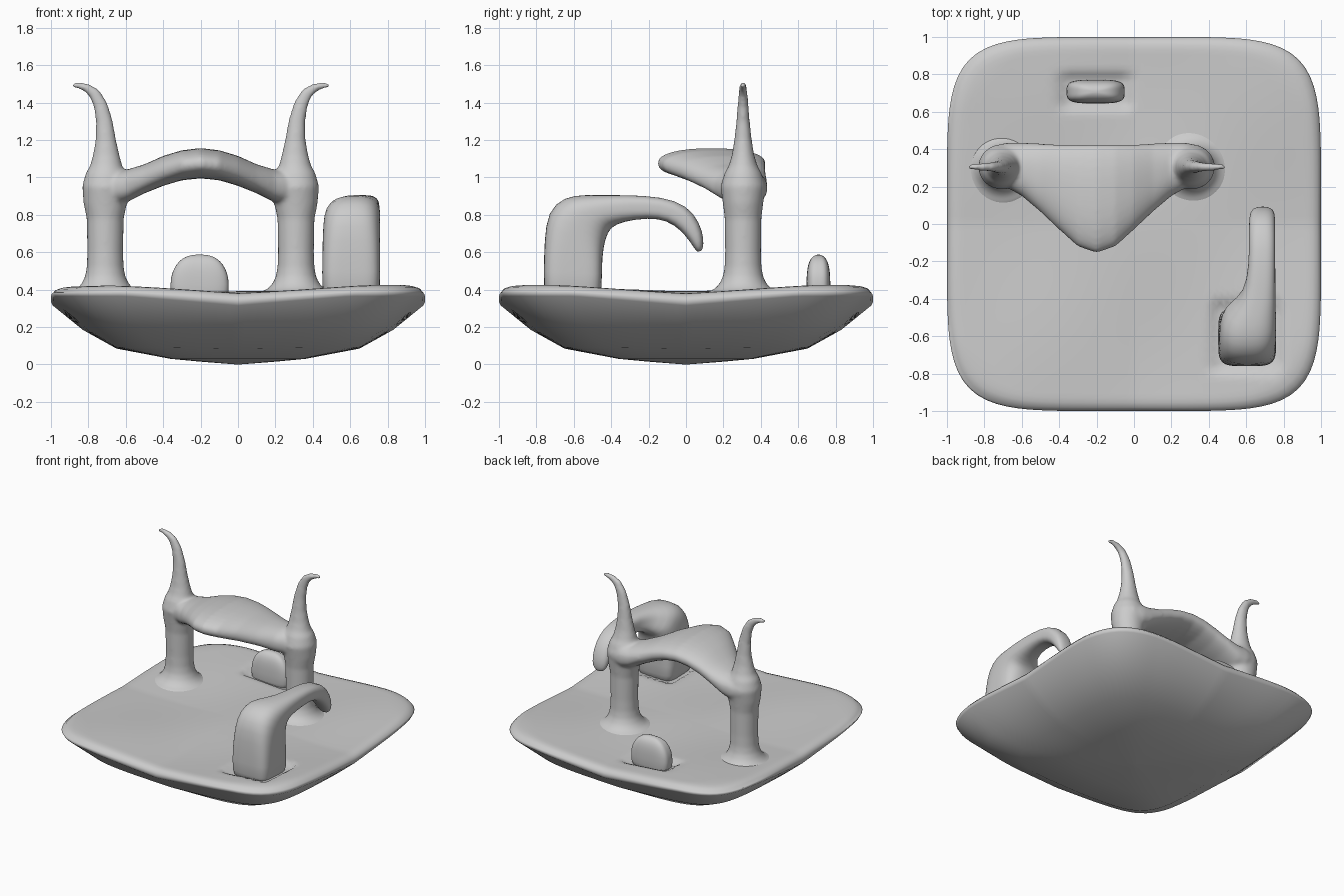
import bpy, bmesh, math
from mathutils import Vector

if "Cube" in bpy.data.objects:
    bpy.data.objects.remove(bpy.data.objects["Cube"])


def ring(center, u, v, power=2.0, n=32):
    """Superellipse ring around center with half axes u and v."""
    pts = []
    for i in range(n):
        a = 2 * math.pi * i / n
        c, s = math.cos(a), math.sin(a)
        r = (abs(c) ** power + abs(s) ** power) ** (-1 / power)
        pts.append(Vector(center) + Vector(u) * c * r + Vector(v) * s * r)
    return pts


def loft(bm, rings):
    """Skin a list of rings and close both ends with a fan."""
    loops = [[bm.verts.new(p) for p in r] for r in rings]
    n = len(loops[0])
    faces = []
    for a, b in zip(loops, loops[1:]):
        for i in range(n):
            j = (i + 1) % n
            faces.append(bm.faces.new((a[i], a[j], b[j], b[i])))
    for loop, pts in ((loops[0], rings[0]), (loops[-1], rings[-1])):
        mid = bm.verts.new(sum(pts, Vector()) / n)
        for i in range(n):
            faces.append(bm.faces.new((loop[i], loop[(i + 1) % n], mid)))
    bmesh.ops.recalc_face_normals(bm, faces=faces)


def finish(name, bm, subsurf=0):
    me = bpy.data.meshes.new(name)
    bm.to_mesh(me)
    bm.free()
    for p in me.polygons:
        p.use_smooth = True
    ob = bpy.data.objects.new(name, me)
    bpy.context.collection.objects.link(ob)
    if subsurf:
        m = ob.modifiers.new("Subdivision", 'SUBSURF')
        m.levels = m.render_levels = subsurf
    return ob


# Ground slab: bowl-shaped underside, rolling top with raised corners and
# a shallow moat around the two standing stones
MOATS = [(.605, -.605, .155, .155), (-.205, .708, .157, .064)]


def corner(x, y):
    return min(1.0, abs(x * y) / 0.6)


def ground_z(x, y):
    z = 0.385 + 0.033 * corner(x, y) + 0.008 * math.sin(5 * x + 1) * math.cos(4.5 * y)
    for cx, cy, hx, hy in MOATS:
        dx, dy = max(0, abs(x - cx) - hx), max(0, abs(y - cy) - hy)
        z -= 0.03 * math.exp(-(math.hypot(dx, dy) / 0.03) ** 2)
    return z


SEG = 144
bm = bmesh.new()
rings = []
for r, z, lift in ((0.02, 0.001, 0), (0.2, 0.015, 0), (0.36, 0.03, 0), (0.65, 0.085, 0.005),
                   (0.83, 0.185, 0.02), (0.99, 0.315, 0.05), (1, 0.335, 0.05)):
    low = ring((0, 0, z), (r, 0, 0), (0, r, 0), 2 + 3.4 * min(1, r + 0.1), SEG)
    for p in low:
        p.z += lift * corner(p.x / r, p.y / r)
    rings.append(low)
tops = [(0.994, 0.028), (0.98, 0.012), (0.955, 0.003)] + [(0.93 - 0.025 * i, 0) for i in range(37)]
for r, drop in tops:
    top = ring((0, 0, 0), (r, 0, 0), (0, r, 0), 5.4, SEG)
    for p in top:
        p.z = ground_z(p.x, p.y) - drop
    rings.append(top)
loft(bm, rings)
finish("ground_slab", bm)

# Gateway: two horned columns mirrored about x = -0.2, joined by a pointed canopy
MID = -0.2
# z, offset from middle, half width x, half depth y
column = [(0.35, .51, .23, .23), (0.385, .51, .195, .195), (0.402, .51, .155, .155),
          (0.43, .51, .127, .127), (0.47, .51, .108, .108), (0.52, .51, .099, .099),
          (0.60, .51, .096, .096), (0.78, .51, .099, .098), (0.86, .51, .116, .108), (0.95, .508, .125, .121),
          (1.02, .505, .109, .10), (1.06, .505, .087, .078), (1.12, .505, .071, .06), (1.20, .507, .055, .047),
          (1.30, .515, .045, .036), (1.39, .536, .038, .029), (1.45, .568, .032, .024), (1.48, .61, .024, .021),
          (1.492, .65, .018, .018), (1.492, .69, .013, .013)]
bm = bmesh.new()
for side in (-1, 1):
    rings = []
    for i, (z, off, hx, hy) in enumerate(column):
        a, b = column[max(i - 1, 0)], column[min(i + 1, len(column) - 1)]
        t = Vector((side * (b[1] - a[1]), 0, b[0] - a[0])).normalized()
        rings.append(ring((MID + side * off, 0.305, z), (t.z * hx, 0, -t.x * hx), (0, hy, 0)))
    loft(bm, rings)
# offset, front y, back y, bottom z, top z
canopy = [(0, -.155, .425, .995, 1.157), (.1, -.12, .425, .985, 1.145), (.2, -.03, .425, .955, 1.115),
          (.3, .065, .43, .915, 1.07), (.4, .15, .435, .865, 1.04), (.47, .19, .435, .85, 1.035),
          (.55, .21, .42, .87, 1.02)]
rings = []
for off, y0, y1, z0, z1 in [(-c[0], *c[1:]) for c in canopy[:0:-1]] + canopy:
    rings.append(ring((MID + off, (y0 + y1) / 2, (z0 + z1) / 2),
                      (0, (y1 - y0) / 2, 0), (0, 0, (z1 - z0) / 2), 2.3))
loft(bm, rings)
gate = finish("horned_gateway", bm)
m = gate.modifiers.new("Blend", 'REMESH')
m.mode, m.voxel_size, m.use_smooth_shade = 'VOXEL', 0.011, True
m = gate.modifiers.new("Soften", 'SMOOTH')
m.factor, m.iterations = 0.5, 10

# Hooked arch: inner y/z, outer y/z, x range, squareness
hook = [(-.45, .32, -.76, .32, .45, .76, 6), (-.45, .50, -.76, .50, .45, .76, 6),
        (-.447, .58, -.757, .66, .452, .76, 4.5), (-.435, .66, -.74, .82, .455, .76, 3),
        (-.415, .71, -.65, .897, .465, .76, 2.6), (-.395, .735, -.54, .907, .49, .758, 2.5),
        (-.34, .765, -.43, .905, .59, .756, 2.8), (-.2, .785, -.22, .905, .615, .755, 3),
        (-.1, .77, -.05, .88, .615, .755, 3), (-.03, .72, .045, .81, .615, .755, 2.5),
        (.02, .66, .09, .71, .62, .752, 2.5), (.045, .62, .095, .64, .635, .74, 2.2),
        (.06, .602, .085, .608, .66, .715, 2)]
bm = bmesh.new()
rings = []
for y0, z0, y1, z1, x0, x1, power in hook:
    rings.append(ring(((x0 + x1) / 2, (y0 + y1) / 2, (z0 + z1) / 2),
                      ((x1 - x0) / 2, 0, 0), (0, (y1 - y0) / 2, (z1 - z0) / 2), power))
loft(bm, rings)
finish("hooked_arch", bm, 1)

# Small rounded stone: z, half width x, half depth y
bm = bmesh.new()
rings = [ring((-.205, .708, z), (hx, 0, 0), (0, hy, 0), 4)
         for z, hx, hy in ((.32, .157, .064), (.44, .157, .064), (.49, .148, .062), (.535, .125, .055),
                           (.565, .096, .042), (.582, .06, .024), (.587, .025, .008))]
loft(bm, rings)
finish("small_stone", bm, 1)
